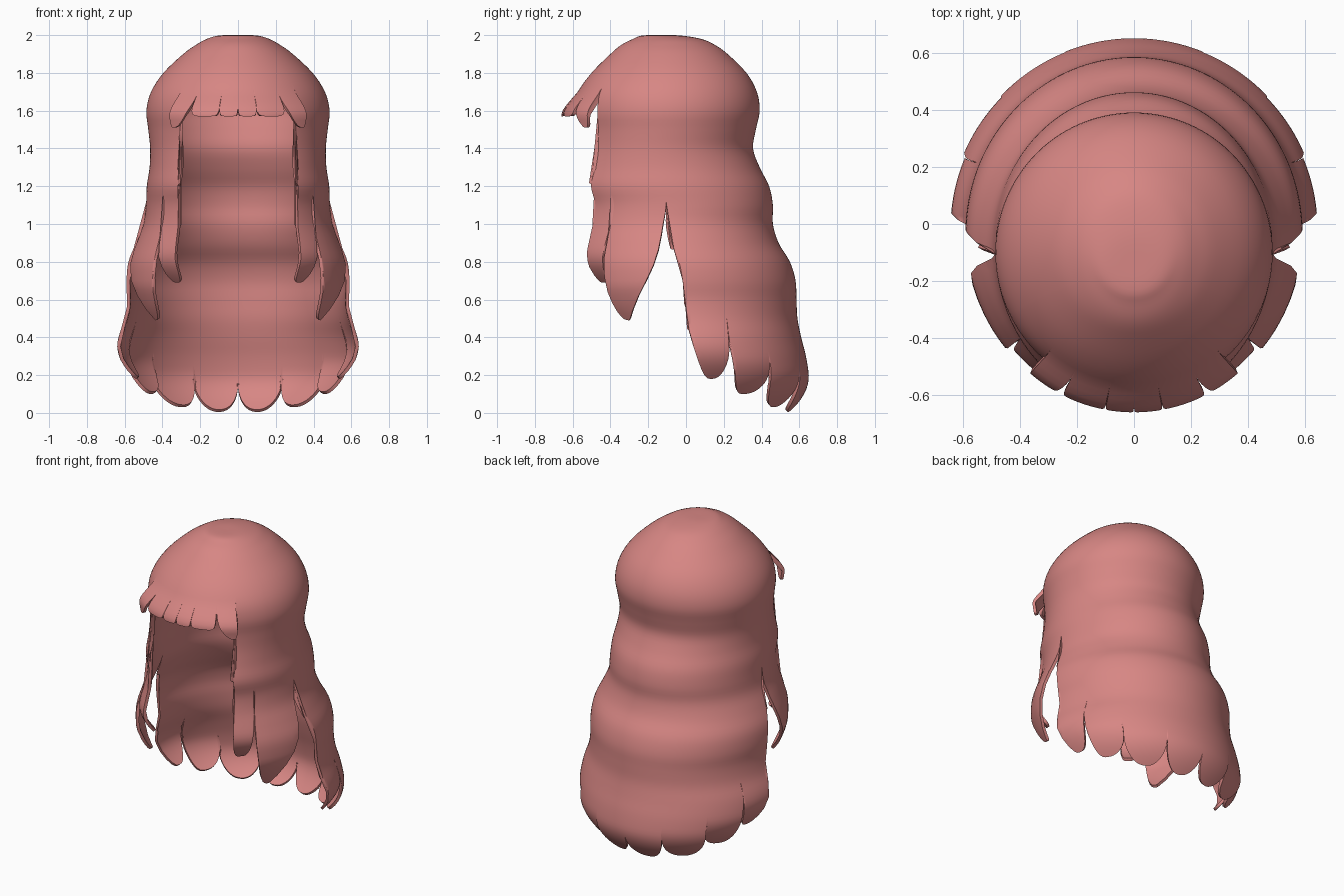
import bpy, bmesh, math

if "Cube" in bpy.data.objects:
    bpy.data.objects.remove(bpy.data.objects["Cube"])

# Profile of the hair: height, half width, back y, (virtual) front y
PROFILE = [
    (2.0, 0, -.13, -.13), (1.998, .1, -.03, -.23), (1.98, .165, .08, -.28),
    (1.95, .22, .15, -.34), (1.9, .29, .22, -.40), (1.8, .395, .32, -.50),
    (1.7, .46, .375, -.57), (1.6, .485, .39, -.59), (1.5, .475, .37, -.58),
    (1.4, .465, .355, -.585), (1.3, .468, .39, -.61), (1.2, .483, .44, -.635),
    (1.1, .487, .46, -.61), (1.0, .50, .46, -.615), (.9, .54, .49, -.63),
    (.8, .58, .55, -.65), (.7, .59, .58, -.65), (.6, .585, .585, -.64),
    (.5, .60, .59, -.64), (.4, .635, .61, -.65), (.3, .648, .635, -.65),
    (.2, .645, .65, -.65), (.1, .64, .65, -.65), (0, .63, .64, -.64)]

# Locks by angle from the back (0) to the front (180):
# start angle, notch z, power | tip angle, tip z | end angle, notch z, power
LOCKS = [
    (0, .15, 2.3, 11, .005, 22, .17, 2.3),
    (22, .17, 2.3, 33, .03, 46, .20, 2.3),
    (46, .20, 2.3, 57, .10, 67, .50, 3),
    (67, .50, 3, 80, .18, 93, 1.12, 2.6),
    (93, 1.12, 1.2, 116, .49, 125, 1.16, 3),
    (125, 1.16, 2.6, 133, .69, 139, 1.68, 7),
    (139, 1.68, 5, 142, 1.51, 153, 1.68, 1.6),
    (153, 1.68, 5, 161, 1.57, 169.5, 1.69, 6),
    (169.5, 1.69, 6, 175, 1.57, 180, 1.69, 6)]


def smooth(t):
    t = min(1, max(0, t))
    return t * t * (3 - 2 * t)


def dense_profile(steps=4):
    """Catmull-Rom through the profile rows."""
    out = []
    n = len(PROFILE)
    for i in range(n - 1):
        p = [PROFILE[min(n - 1, max(0, i + k))] for k in (-1, 0, 1, 2)]
        for s in range(steps):
            t = s / steps
            out.append(tuple(
                .5 * (2 * b + (c - a) * t + (2 * a - 5 * b + 4 * c - d) * t * t
                      + (3 * b - a - 3 * c + d) * t ** 3)
                for a, b, c, d in zip(*p)))
    return out + [PROFILE[-1]]


ROWS = dense_profile()


def row_at(z):
    for a, b in zip(ROWS, ROWS[1:]):
        if a[0] >= z >= b[0] and a[0] > b[0]:
            t = (a[0] - z) / (a[0] - b[0])
            return tuple(p + (q - p) * t for p, q in zip(a, b))
    return ROWS[-1]


def drift(phi):
    """How far a lock swings sideways as it falls, in degrees."""
    return -4 * smooth((phi - 66) / 20) + 10 * smooth((phi - 91) / 29)


def columns():
    """(angle, end height, tip height) for every column on one side."""
    cols = []
    n = 10
    for a, za, pa, tip, zt, b, zb, pb in LOCKS:
        for i in range(n):
            s = math.cos(i / n * math.pi / 2)
            s = 1 - (1 - s) if i else 1
            s = math.sin(math.pi / 2 * (1 - i / n))
            cols.append((tip - (tip - a) * s, za + (zt - za) * (1 - s ** pa) ** (1 / pa), zt))
        for i in range(n):
            s = math.sin(math.pi / 2 * i / n)
            cols.append((tip + (b - tip) * s, zb + (zt - zb) * (1 - s ** pb) ** (1 / pb), zt))
    cols.append((180, LOCKS[-1][6], LOCKS[-1][4]))
    return cols


def place(row, phi, tip, side):
    z, w, back, front = row
    is_fringe = phi > 139
    ang = phi
    if not is_fringe:
        ang += drift(phi) * smooth((1.15 - z) / .42)
    ang = math.radians(ang)
    cy, dy = (back + front) / 2, (back - front) / 2
    if is_fringe:
        off = .07 * smooth((1.72 - z) / .15)          # fringe flares out
    else:
        off = -.09 * max(0, 1 - (z - tip) / .2) ** 2  # tips curl in
    k = 1 if w > .1 else 0
    return (side * (w + off * k) * math.sin(ang), cy + (dy + off * k) * math.cos(ang), z)


# Hair shell: one continuous sheet whose columns stop at the lock outlines
half = columns()
ring = [(c, 1) for c in half] + [(c, -1) for c in reversed(half[1:-1])]
bm = bmesh.new()
grid = []
for row in ROWS:
    line = []
    for (phi, zend, tip), side in ring:
        r = row if row[0] >= zend else row_at(zend)
        line.append(bm.verts.new(place(r, phi, tip, side)))
    grid.append(line)
m = len(ring)
for r in range(len(ROWS) - 1):
    for c in range(m):
        d = (c + 1) % m
        if ROWS[r][0] > min(ring[c][0][1], ring[d][0][1]):
            bm.faces.new((grid[r][c], grid[r][d], grid[r + 1][d], grid[r + 1][c]))
bmesh.ops.remove_doubles(bm, verts=bm.verts[:], dist=.0002)
bmesh.ops.delete(bm, geom=[v for v in bm.verts if not v.link_faces], context='VERTS')
mesh = bpy.data.meshes.new("hair")
bm.to_mesh(mesh)
bm.free()
hair = bpy.data.objects.new("hair", mesh)
bpy.context.collection.objects.link(hair)

# Thickness of the hair
solid = hair.modifiers.new("thickness", 'SOLIDIFY')
solid.thickness = .018
solid.offset = -1

pink = bpy.data.materials.new("dusty_pink")
pink.diffuse_color = (.68, .24, .23, 1)
pink.use_nodes = True
pink.node_tree.nodes["Principled BSDF"].inputs["Base Color"].default_value = pink.diffuse_color
mesh.materials.append(pink)

bpy.context.view_layer.objects.active = hair
hair.select_set(True)
bpy.ops.object.modifier_apply(modifier="thickness")
bpy.ops.object.shade_smooth_by_angle(angle=math.radians(50))
